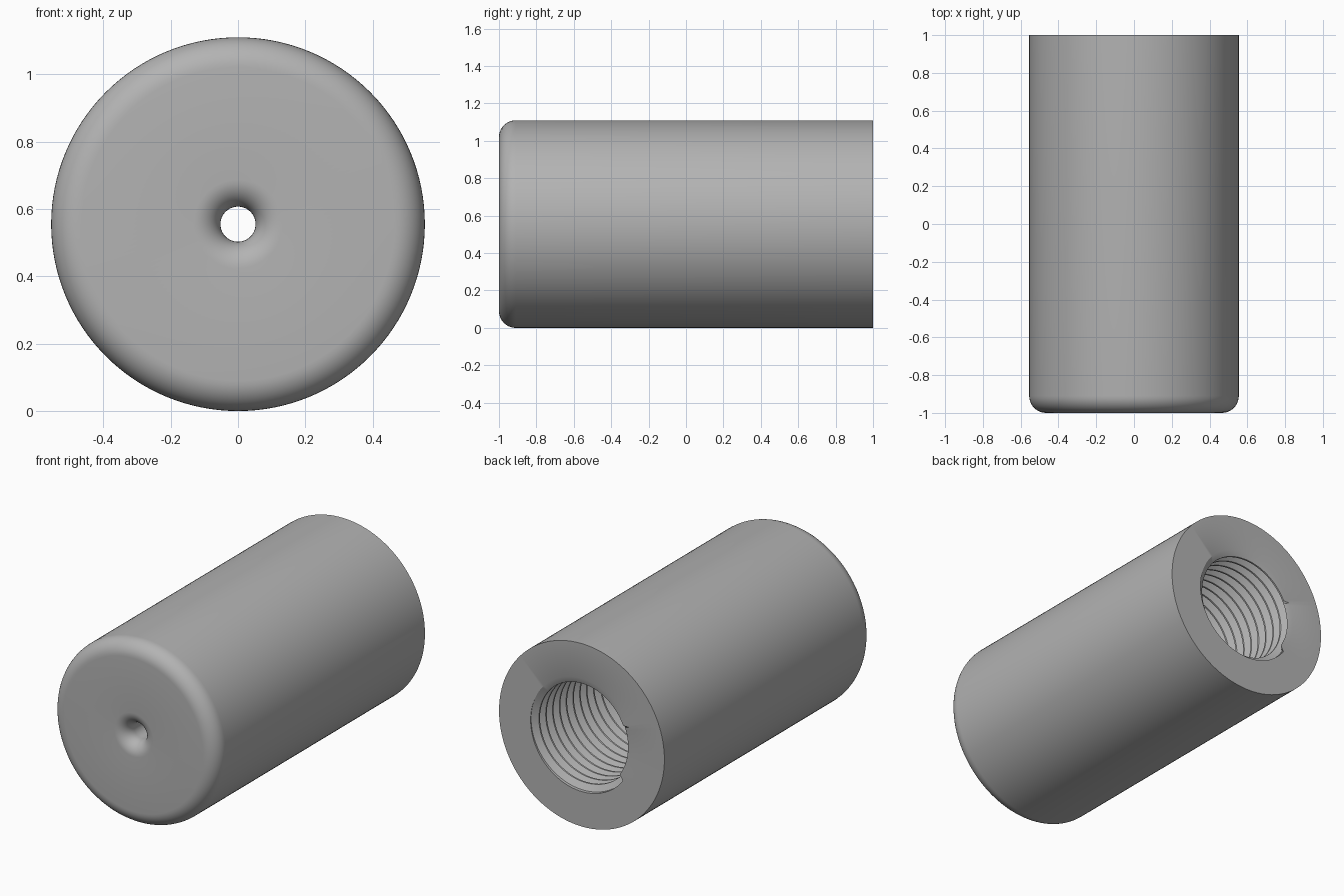
import bpy, bmesh, math

if "Cube" in bpy.data.objects:
    bpy.data.objects.remove(bpy.data.objects["Cube"], do_unlink=True)

R, FILLET = 0.555, 0.09          # outer cylinder and its rounded front edge
HOLE, HOLE_FILLET = 0.052, 0.08  # small front hole and its rounded mouth
BORE, CREST = 0.343, 0.307       # thread root and crest radii
FLOOR, BACK, FRONT = -0.5, 1.0, -1.0
PITCH, SIDES = 0.065, 128

grey = bpy.data.materials.new("plain grey")
grey.use_nodes = True
colour = (0.45, 0.45, 0.45, 1)
grey.diffuse_color = colour
grey.node_tree.nodes["Principled BSDF"].inputs["Base Color"].default_value = colour


def arc(cr, cy, radius, start, end, steps=10):
    """Points of an arc in the (radius, y) plane."""
    angles = [math.radians(start + (end - start) * i / steps) for i in range(steps + 1)]
    return [(cr + radius * math.cos(a), cy + radius * math.sin(a)) for a in angles]


def ring_point(r, y, angle):
    return (r * math.cos(angle), y, R + r * math.sin(angle))


# Lathed shell: back rim, wall, rounded front, flared hole, bore floor
profile = [(BORE, BACK), (R, BACK)]
profile += arc(R - FILLET, FRONT + FILLET, FILLET, 0, -90)
profile += arc(HOLE + HOLE_FILLET, FRONT + HOLE_FILLET, HOLE_FILLET, 270, 180)
profile += [(HOLE, FLOOR), (BORE, FLOOR)]

bm = bmesh.new()
rings = [[bm.verts.new(ring_point(r, y, math.tau * i / SIDES)) for i in range(SIDES)]
         for r, y in profile]
for a, b in zip(rings, rings[1:]):
    for i in range(SIDES):
        k = (i + 1) % SIDES
        bm.faces.new((a[i], a[k], b[k], b[i]))

# Helical thread: flat root, flank, flat crest, flank; trimmed at both ends
wave = [(0.0, BORE), (0.12, BORE), (0.48, CREST), (0.64, CREST)]
turns = math.ceil((BACK - FLOOR) / PITCH) + 1
rows = []
for turn in range(-1, turns):
    for offset, r in wave:
        row = []
        for i in range(SIDES):
            y = FLOOR + PITCH * (turn + offset + i / SIDES)
            inside = FLOOR < y < BACK
            row.append(bm.verts.new(ring_point(r if inside else BORE,
                                               min(max(y, FLOOR), BACK),
                                               math.tau * i / SIDES)))
        rows.append(row)
step = len(wave)
for j in range(len(rows) - 1):
    for i in range(SIDES):
        last = i == SIDES - 1
        k, s = (0, j + step) if last else (i + 1, j)
        if s + 1 < len(rows):
            bm.faces.new((rows[j][i], rows[s][k], rows[s + 1][k], rows[j + 1][i]))

bmesh.ops.remove_doubles(bm, verts=bm.verts, dist=0.00005)
bmesh.ops.recalc_face_normals(bm, faces=bm.faces)
mesh = bpy.data.meshes.new("threaded_sleeve")
bm.to_mesh(mesh)
bm.free()
mesh.materials.append(grey)
sleeve = bpy.data.objects.new("threaded_sleeve", mesh)
bpy.context.collection.objects.link(sleeve)

# Smooth shading with crisp rims and thread edges
bpy.ops.object.select_all(action="DESELECT")
sleeve.select_set(True)
bpy.context.view_layer.objects.active = sleeve
bpy.ops.object.shade_smooth_by_angle(angle=math.radians(30))
